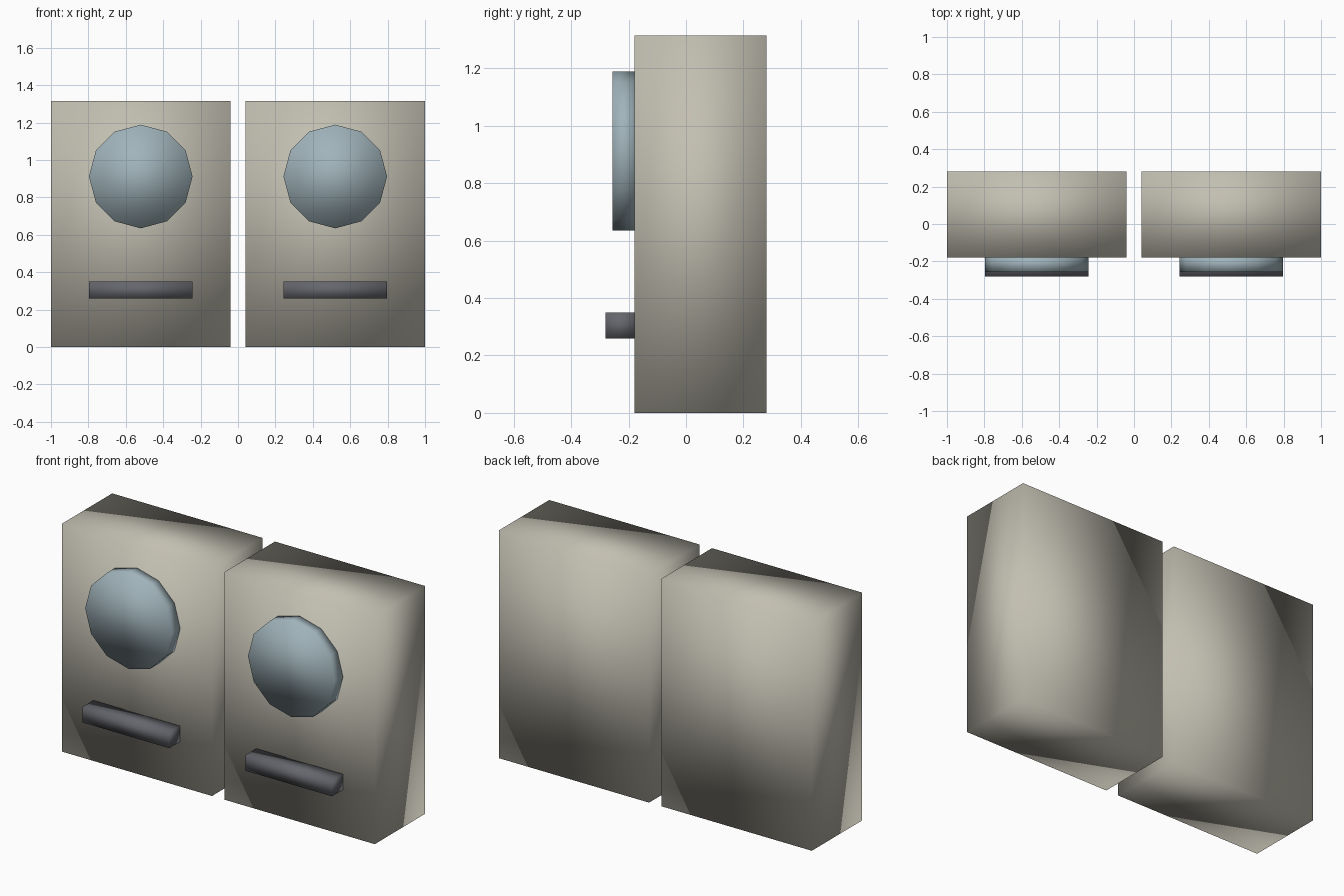
import bpy
import math

cube = bpy.data.objects.get("Cube")
if cube:
    bpy.data.objects.remove(cube, do_unlink=True)


def material(name, rgb):
    mat = bpy.data.materials.new(name)
    mat.use_nodes = True
    colour = (*rgb, 1)
    mat.diffuse_color = colour
    mat.node_tree.nodes["Principled BSDF"].inputs["Base Color"].default_value = colour
    return mat


def finish(name, mat):
    # Fully smooth shading, including across the corners
    obj = bpy.context.object
    obj.name = obj.data.name = name
    obj.data.materials.append(mat)
    bpy.ops.object.transform_apply(location=False, rotation=True, scale=True)
    bpy.ops.object.shade_smooth()
    return obj


def box(name, low, high, mat):
    centre = [(a + b) / 2 for a, b in zip(low, high)]
    bpy.ops.mesh.primitive_cube_add(size=1, location=centre)
    bpy.context.object.scale = [b - a for a, b in zip(low, high)]
    return finish(name, mat)


def disc(name, x, z, radius, front, back, mat):
    bpy.ops.mesh.primitive_cylinder_add(
        vertices=12, radius=radius, depth=back - front,
        location=(x, (front + back) / 2, z), rotation=(math.pi / 2, 0, 0))
    return finish(name, mat)


beige = material("warm beige", (0.54, 0.52, 0.44))
blue = material("pale blue grey", (0.35, 0.45, 0.49))
dark = material("dark grey", (0.13, 0.133, 0.15))

FACE = -0.18   # front plane of the cabinets
HALF = 0.277   # half width of window and handle

# Two identical cabinets standing side by side
for side, x in (("right", -0.52), ("left", 0.52)):
    box(side + "_cabinet", (x - 0.48, FACE, 0), (x + 0.48, 0.28, 1.315), beige)
    disc(side + "_round_window", x, 0.912, HALF, -0.256, FACE + 0.01, blue)
    box(side + "_handle", (x - HALF, -0.28, 0.26), (x + HALF, FACE + 0.01, 0.35), dark)
